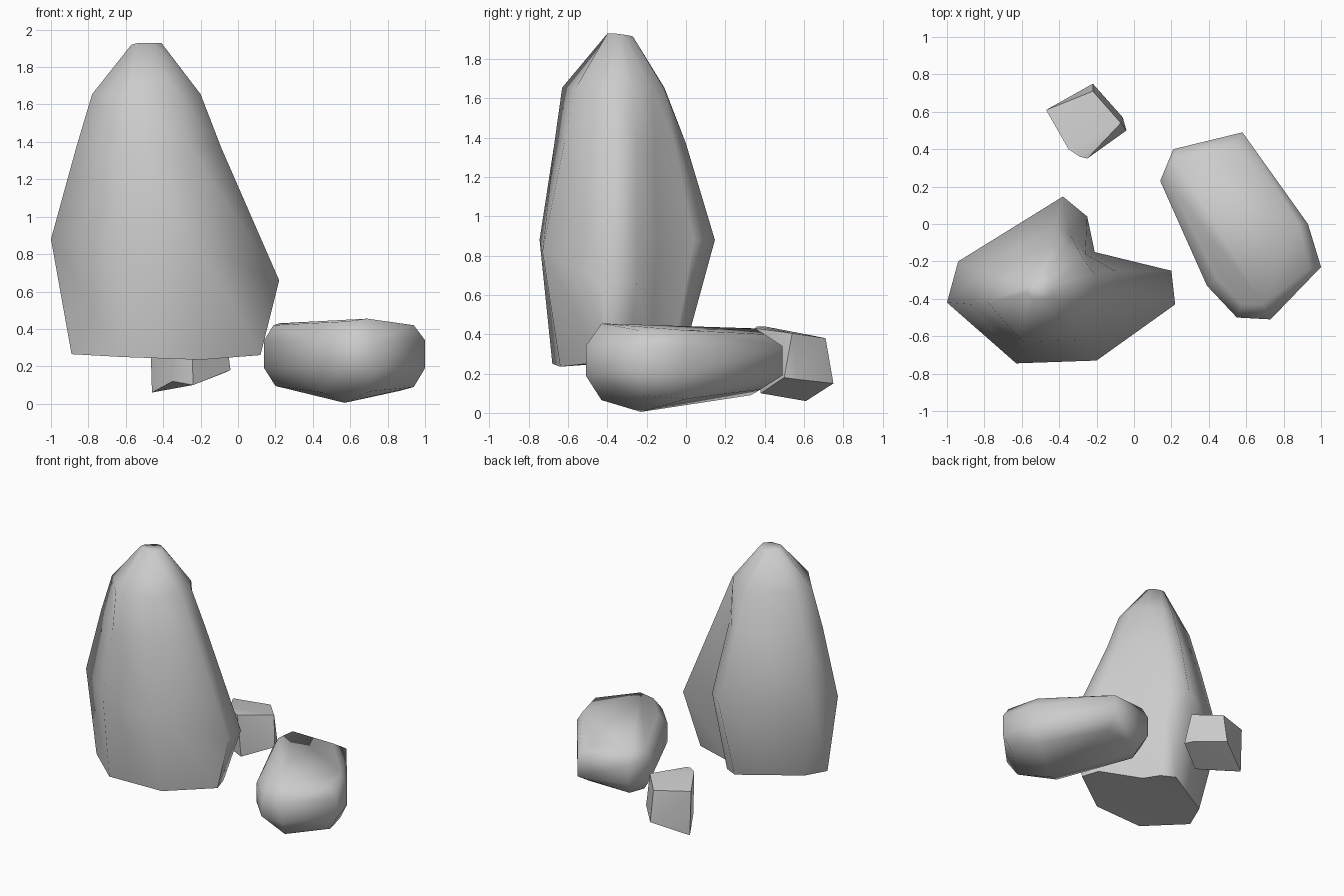
import bpy, bmesh
from math import radians

if "Cube" in bpy.data.objects:
    bpy.data.objects.remove(bpy.data.objects["Cube"])


def finish(bm, name, angle):
    bmesh.ops.recalc_face_normals(bm, faces=bm.faces)
    mesh = bpy.data.meshes.new(name)
    bm.to_mesh(mesh)
    bm.free()
    ob = bpy.data.objects.new(name, mesh)
    bpy.context.collection.objects.link(ob)
    bpy.ops.object.select_all(action='DESELECT')
    ob.select_set(True)
    bpy.context.view_layer.objects.active = ob
    bpy.ops.object.shade_smooth_by_angle(angle=radians(angle))
    return ob


def loft(name, rings, angle=65):
    """Skin matching rings from bottom to top and cap both ends."""
    bm = bmesh.new()
    loops = [[bm.verts.new(p) for p in ring] for ring in rings]
    n = len(loops[0])
    for a, b in zip(loops, loops[1:]):
        for i in range(n):
            j = (i + 1) % n
            bm.faces.new((a[i], a[j], b[j], b[i]))
    caps = [bm.faces.new(loops[0]), bm.faces.new(loops[-1])]
    bmesh.ops.triangulate(bm, faces=caps)
    return finish(bm, name, angle)


def hull(name, points, angle=58):
    """Convex stone around a few corner points."""
    bm = bmesh.new()
    for p in points:
        bm.verts.new(p)
    bmesh.ops.convex_hull(bm, input=bm.verts)
    loose = [v for v in bm.verts if not v.link_faces]
    bmesh.ops.delete(bm, geom=loose, context='VERTS')
    return finish(bm, name, angle)


# tall rock: corners run left, back, notch, right wing, front
base = [(-.89, -.45), (-.82, -.27), (-.40, -.02), (-.30, -.07), (-.23, -.18),
        (.08, -.29), (.12, -.42), (-.20, -.64), (-.62, -.68)]
base_z = [.265, .28, .27, .27, .27, .26, .26, .235, .25]
belly = [(-1, -.42), (-.94, -.20), (-.38, .147), (-.25, .04), (-.21, -.15),
         (.20, -.25), (.22, -.43), (-.20, -.73), (-.63, -.745)]
belly_z = [.88, .88, .88, .88, .80, .66, .66, .82, .88]
shoulder = [(-.865, -.43), (-.82, -.25), (-.42, .00), (-.34, -.06), (-.26, -.16),
            (-.10, -.25), (-.09, -.40), (-.26, -.62), (-.60, -.67)]
neck = [(-.78, -.42), (-.74, -.28), (-.44, -.11), (-.36, -.115), (-.28, -.17),
        (-.21, -.27), (-.20, -.40), (-.32, -.56), (-.60, -.63)]
tip = [(-.57, -.37, 1.92), (-.56, -.33, 1.92), (-.50, -.27, 1.915),
       (-.47, -.27, 1.915), (-.44, -.29, 1.92), (-.41, -.32, 1.925),
       (-.41, -.36, 1.93), (-.45, -.40, 1.93), (-.53, -.40, 1.93)]
lift = lambda ring, z: [(x, y, z) for x, y in ring]
loft("tall_rock", [
    [(x, y, z) for (x, y), z in zip(base, base_z)],
    [(x, y, z) for (x, y), z in zip(belly, belly_z)],
    lift(shoulder, 1.37), lift(neck, 1.655), tip])

# low rock: upright band with sloping top and underside
band = [(.21, .40), (.58, .49), (.93, 0), (1, -.23), (.73, -.51),
        (.55, -.50), (.39, -.33), (.14, .23)]
low_top = [(.22, .35, .43), (.53, .40, .40), (.88, 0, .42), (.94, -.24, .42),
           (.69, -.43, .455), (.58, -.43, .44), (.44, -.29, .41), (.19, .22, .42)]
low_under = [(.25, .33, .09), (.55, .38, .12), (.87, 0, .07), (.94, -.22, .09),
             (.70, -.43, .065), (.57, -.23, .005), (.45, -.30, .06), (.20, .22, .095)]
hull("low_rock", lift(band, .19) + lift(band, .34) + low_top + low_under)

# small rock: tilted rough cube
hull("small_rock", [
    (-.46, .61, .06), (-.22, .75, .15), (-.04, .50, .18), (-.24, .38, .10),
    (-.35, .41, .12), (-.47, .61, .40), (-.22, .71, .38), (-.07, .54, .405),
    (-.25, .35, .43), (-.29, .36, .44), (-.35, .40, .44), (-.06, .57, .17)], 35)
